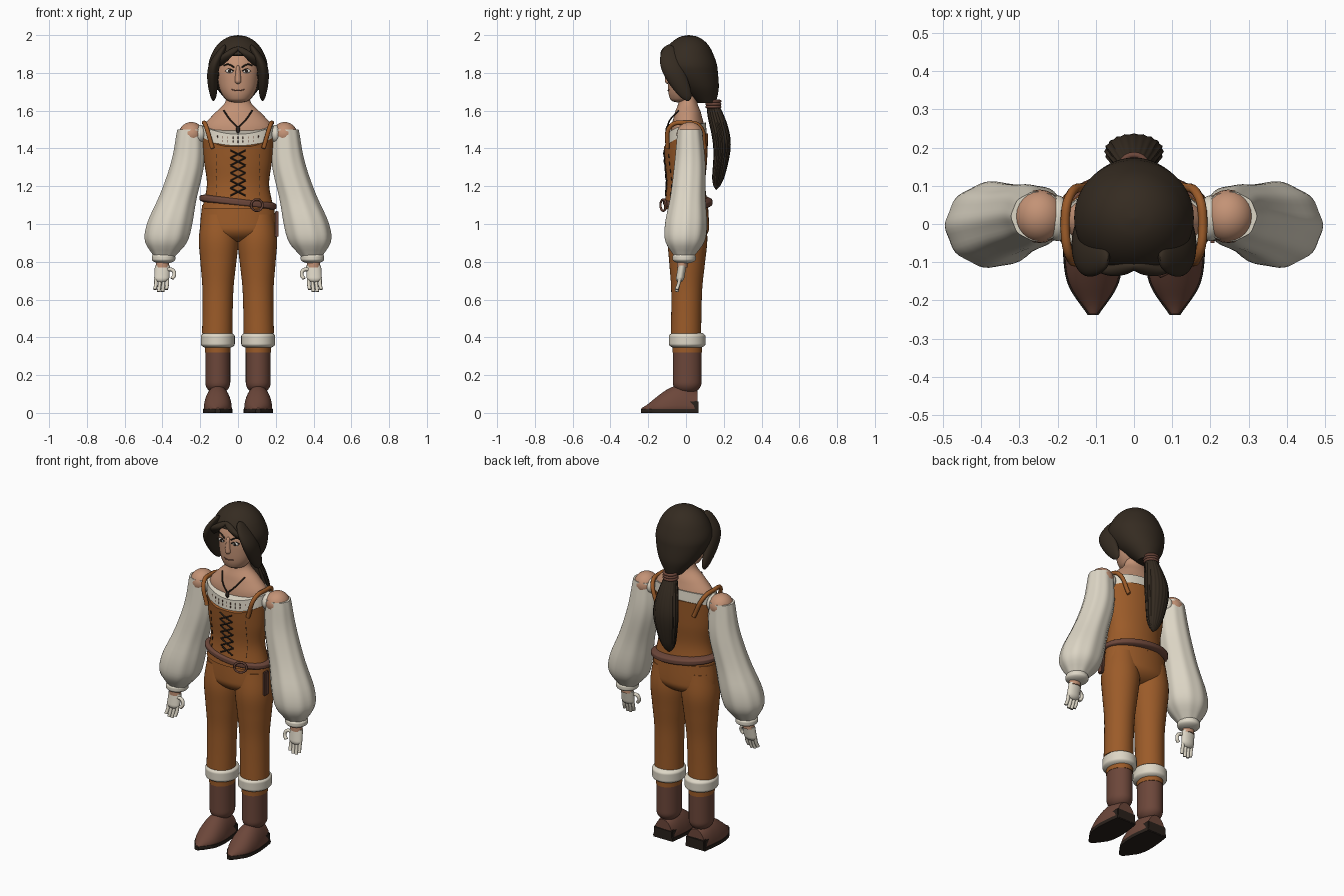
import bpy, bmesh, math
from mathutils import Vector

cube = bpy.data.objects.get("Cube")
if cube:
    bpy.data.objects.remove(cube, do_unlink=True)


def material(name, rgb):
    mat = bpy.data.materials.new(name)
    mat.use_nodes = True
    mat.diffuse_color = (*rgb, 1)
    bsdf = next(n for n in mat.node_tree.nodes if n.type == 'BSDF_PRINCIPLED')
    bsdf.inputs["Base Color"].default_value = (*rgb, 1)
    return mat


HAIR = material("dark_hair", (.035, .024, .015))
SKIN = material("skin", (.55, .29, .18))
TAN = material("tan_leather", (.33, .105, .022))
CREAM = material("cream_cloth", (.72, .67, .56))
BROWN = material("brown_leather", (.15, .062, .042))
BLACK = material("dark_sole", (.022, .015, .011))
WHITE = material("eye_white", (.8, .76, .7))


def place(name, data, mat):
    data.materials.append(mat)
    ob = bpy.data.objects.new(name, data)
    bpy.context.collection.objects.link(ob)
    return ob


def finish(name, bm, mat):
    bmesh.ops.recalc_face_normals(bm, faces=bm.faces)
    mesh = bpy.data.meshes.new(name)
    bm.to_mesh(mesh)
    bm.free()
    for poly in mesh.polygons:
        poly.use_smooth = True
    mesh.set_sharp_from_angle(angle=.8)
    return place(name, mesh, mat)


def sample(values, t):
    """Smooth curve through evenly spaced values; a single number stays constant."""
    if isinstance(values, (int, float)):
        return values
    last = len(values) - 1
    i = min(int(t * last), last - 1)
    u = t * last - i
    b, c = values[i], values[i + 1]
    a = values[i - 1] if i > 0 else b * 2 - c
    d = values[i + 2] if i + 2 <= last else c * 2 - b
    return b + ((c - a) * u + (a * 2 - b * 5 + c * 4 - d) * u * u + (b * 3 - a - c * 3 + d) * u ** 3) / 2


def dome(t, length):
    """Rounds off an end of a loft over the given share of its length."""
    return math.sqrt(1 - (1 - min(t / length, 1)) ** 2) if length else 1


def loft(name, mat, spine, radius, flat=1, tips=(0, 0), side=1, seg=36, steps=24,
         fix=None, ridges=0, depth=0, cut=None, along_y=False):
    """Elliptical rings along a spine; flat is the depth to width ratio."""
    spine = [Vector(p) for p in spine]
    bm = bmesh.new()
    loops = []
    for k in range(steps + 1):
        t = k / steps
        r = max(sample(radius, t) * dome(t, tips[0]) * dome(1 - t, tips[1]), .002)
        loop = []
        for i in range(seg):
            a = math.tau * i / seg
            w = r * (1 + depth * math.cos(ridges * a))
            across, deep = w * math.cos(a), w * math.sin(a) * sample(flat, t)
            p = sample(spine, t) + Vector((across, 0, deep) if along_y else (across, deep, 0))
            if fix:
                p.z = fix(p)
            p.x *= side
            loop.append(bm.verts.new(p))
        loops.append(loop)
    for low, high in zip(loops, loops[1:]):
        for i in range(seg):
            j = (i + 1) % seg
            bm.faces.new((low[i], low[j], high[j], high[i]))
    bm.faces.new(loops[0])
    bm.faces.new(loops[-1])
    if cut:
        gone = [f for f in bm.faces if cut(f.calc_center_median())]
        bmesh.ops.delete(bm, geom=gone, context='FACES')
    return finish(name, bm, mat)


def solid(name, mat, loc, size, side=1, boxy=False):
    bm = bmesh.new()
    if boxy:
        bmesh.ops.create_cube(bm, size=2)
    else:
        bmesh.ops.create_uvsphere(bm, u_segments=24, v_segments=14, radius=1)
    bmesh.ops.scale(bm, vec=size, verts=bm.verts)
    bmesh.ops.translate(bm, vec=(loc[0] * side, loc[1], loc[2]), verts=bm.verts)
    if boxy:
        bmesh.ops.bevel(bm, geom=bm.edges[:], offset=.005, segments=2, affect='EDGES')
    return finish(name, bm, mat)


def tube(name, mat, paths, thickness, side=1, closed=False):
    curve = bpy.data.curves.new(name, 'CURVE')
    curve.dimensions = '3D'
    curve.bevel_depth, curve.bevel_resolution, curve.resolution_u = thickness, 2, 6
    curve.use_fill_caps = True
    for path in paths:
        line = curve.splines.new('BEZIER')
        line.bezier_points.add(len(path) - 1)
        line.use_cyclic_u = closed
        for point, (x, y, z) in zip(line.bezier_points, path):
            point.co = (x * side, y, z)
            point.handle_left_type = point.handle_right_type = 'AUTO'
    return place(name, curve, mat)


def circle(count=8):
    return [(math.cos(math.tau * i / count), math.sin(math.tau * i / count)) for i in range(count)]


def neckline(p):
    """Dips the upper edge at the front and lifts it at the back."""
    rise = min(max((p.z - 1.33) / .13, 0), 1)
    return p.z + rise * min(abs(p.y) / .11, 1) ** 2 * (-.05 if p.y < 0 else .02)


WAIST, BUST = 1.08, 1.46
CORSET_WIDTHS, CORSET_FLAT = [.19, .165, .18, .19], .62


def on_corset(x, z):
    r = sample(CORSET_WIDTHS, (z - WAIST) / (BUST - WAIST))
    return (x, -CORSET_FLAT * math.sqrt(r * r - x * x) - .003, z)


def on_face(x, z):
    return (x, -.1 * math.sqrt(1 - (x / .11) ** 2), z)


# Torso: skin, blouse edge, corset, trousers seat, belt
loft("neck_and_chest", SKIN, [(0, .01, 1.4), (0, .01, 1.7)], [.17, .18, .18, .13, .07, .06], [.55, .5, .9])
loft("blouse_neckline", CREAM, [(0, 0, 1.38), (0, 0, 1.52)], [.18, .19, .19], [.61, .55], fix=neckline)
loft("corset", TAN, [(0, 0, WAIST), (0, 0, BUST)], CORSET_WIDTHS, CORSET_FLAT, fix=neckline)
loft("trouser_seat", TAN, [(0, .01, .9), (0, .01, 1.1)], [.2, .2, .19], .56, (.4, 0))
loft("belt", BROWN, [(0, .01, 1.08), (0, .01, 1.15)], .205, .64, (.4, .4), fix=lambda p: p.z - p.x / 9)
tube("belt_buckle", BROWN, [[(.1 + .03 * c, -.12 + .015 * c, 1.1 + .03 * s) for c, s in circle()]], .006, closed=True)
solid("belt_strap", BROWN, (.205, -.03, 1), (.01, .02, .07), boxy=True)

# Corset lacing and seams, blouse stitching
rungs = [WAIST + .07 + i * .04 for i in range(6)]
tube("corset_lacing", BLACK, [[on_corset(s * d, z + .02 + d / 2) for d in (-.04, 0, .04)]
                              for z in rungs for s in (1, -1)], .004)
tube("corset_stitches", BLACK, [[on_corset(x, z), on_corset(x, z + .02)]
                                for z in rungs for x in (-.115, .115)], .002)
stitches = [(.027 * (i - 4), row) for i in range(9) for row in (1.43, 1.45)]
tube("blouse_stitches", BROWN, [[(x, -.11 + 2 * x * x, row + x * x / 2 + d) for d in (0, .012)]
                                for x, row in stitches], .002)

# Head and face
loft("head", SKIN, [(0, -.03, 1.64), (0, 0, 1.75), (0, .01, 1.97)], [.05, .085, .105, .11, .09], .92, (.1, .4))
loft("nose", SKIN, [(0, -.09, 1.74), (0, -.09, 1.84)], [.02, .015, .01], 1.2, (.2, .2), seg=16)
for side in (1, -1):
    eye = on_face(.045, 1.81)
    solid("eye", WHITE, eye, (.021, .006, .011), side)
    solid("iris", BLACK, (eye[0], eye[1] - .004, eye[2]), (.009, .004, .009), side)
    tube("eyelid", BLACK, [[on_face(.045 + d, 1.82 - d * d * 20) for d in (-.022, 0, .022)]], .003, side)
    tube("eyebrow", HAIR, [[on_face(.02, 1.83), on_face(.05, 1.845), on_face(.075, 1.84)]], .004, side)
tube("mouth", BROWN, [[(x, -.095 + 6 * x * x, 1.706 + 5 * x * x) for x in (-.035, 0, .035)]], .003)

# Hair with an arched opening for the face
hair = loft("hair_cap", HAIR, [(0, .11, 1.64), (0, .02, 1.82), (0, .015, 2)], [.05, .12, .155, .155, .155], .95,
            (0, .5), seg=64, steps=60,
            cut=lambda c: c.y < -.02 and abs(c.x) < .115 and c.z < 1.9 - 2 * c.x * c.x)
hair.modifiers.new("thickness", 'SOLIDIFY').thickness = .018
for side in (1, -1):
    loft("side_lock", HAIR, [(.07, -.09, 1.95), (.13, -.07, 1.82), (.13, .01, 1.65)], .03, 2, (.5, .5), side)
    loft("fringe_lock", HAIR, [(0, -.11, 1.94), (.06, -.12, 1.89), (.11, -.08, 1.83)], .03, .5, (.4, .4), side)
loft("ponytail", HAIR, [(0, .14, 1.64), (0, .19, 1.42), (0, .16, 1.18)], [.03, .06, .076, .06, .03],
     [1, .6, .7], (0, .15), seg=80, ridges=20, depth=.03)
for i in range(3):
    tube("hair_tie", BROWN, [[(.036 * c, .145 + .035 * s, 1.62 + i * .015) for c, s in circle()]], .008, closed=True)

# Necklace
tube("necklace_cord", BLACK, [[(.075 * s, -.04, 1.6), (.04 * s, -.085, 1.55), (0, -.1, 1.51)] for s in (1, -1)], .004)
solid("pendant", BLACK, (0, -.1, 1.5), (.011, .008, .02))

BOOT_WIDTHS = [.01, .06, .074, .07, .06]
for side, word in ((1, "left_"), (-1, "right_")):
    # Arm: shoulder, puffed sleeve, cuff, hand
    solid(word + "shoulder", SKIN, (.247, .02, 1.475), (.066, .07, .065), side)
    solid(word + "blouse_shoulder", CREAM, (.2, .015, 1.475), (.034, .06, .05), side)
    loft(word + "sleeve", CREAM, [(.25, .02, 1.5), (.27, .02, 1.3), (.36, 0, 1), (.39, -.01, .82)],
         [.07, .08, .09, .1, .12, .11, .05], .92, side=side, seg=54, ridges=9, depth=.02)
    loft(word + "sleeve_cuff", CREAM, [(.394, -.01, .79), (.394, -.01, .85)], .062, 1, (.4, .4), side)
    loft(word + "wrist", SKIN, [(.4, -.02, .77), (.4, -.02, .82)], .034, .8, side=side)
    loft(word + "hand", CREAM, [(.4, -.02, .78), (.405, -.035, .69)], .04, .55, (0, .3), side)
    tube(word + "fingers", CREAM, [[(.405 + d, -.033, .71), (.405 + d, -.04, .68), (.41 + d, -.05, .64 + d * d * 15)]
                                   for d in (-.03, -.01, .01, .03)], .0095, side)
    tube(word + "thumb", CREAM, [[(.375, -.03, .76), (.345, -.035, .755), (.337, -.04, .73), (.35, -.045, .71)]],
         .01, side)
    # Corset strap over the shoulder
    tube(word + "strap", TAN, [[(.135, -.1, 1.4), (.17, -.08, 1.52), (.18, 0, 1.535), (.17, .07, 1.52), (.12, .1, 1.4)]],
         .012, side)
    # Leg, fur cuff and boot
    loft(word + "trouser_leg", TAN, [(.1, .01, 1.05), (.11, 0, .42)], [.09, .105, .095, .083, .08, .08], side=side)
    loft(word + "fur_cuff", CREAM, [(.107, .006, .335), (.107, .006, .435)], .09, 1.08, (.3, .3), side)
    loft(word + "boot_trim", TAN, [(.107, .006, .32), (.107, .006, .36)], .068, 1.15, side=side)
    loft(word + "boot_shaft", BROWN, [(.107, .006, .1), (.107, .006, .34)], .066, 1.15, (.25, 0), side)
    loft(word + "boot_foot", BROWN, [(.107, -.235, .02), (.107, .062, .02)], BOOT_WIDTHS, [.6, 1, 1.5, 1.8, 1.6],
         side=side, along_y=True, fix=lambda p: max(p.z, .018))
    loft(word + "boot_sole", BLACK, [(.107, -.238, .01), (.107, .065, .01)], [w + .004 for w in BOOT_WIDTHS],
         side=side, along_y=True, fix=lambda p: min(max(p.z, 0), .02))
    solid(word + "boot_heel", BLACK, (.107, .032, .032), (.062, .035, .032), side, boxy=True)
